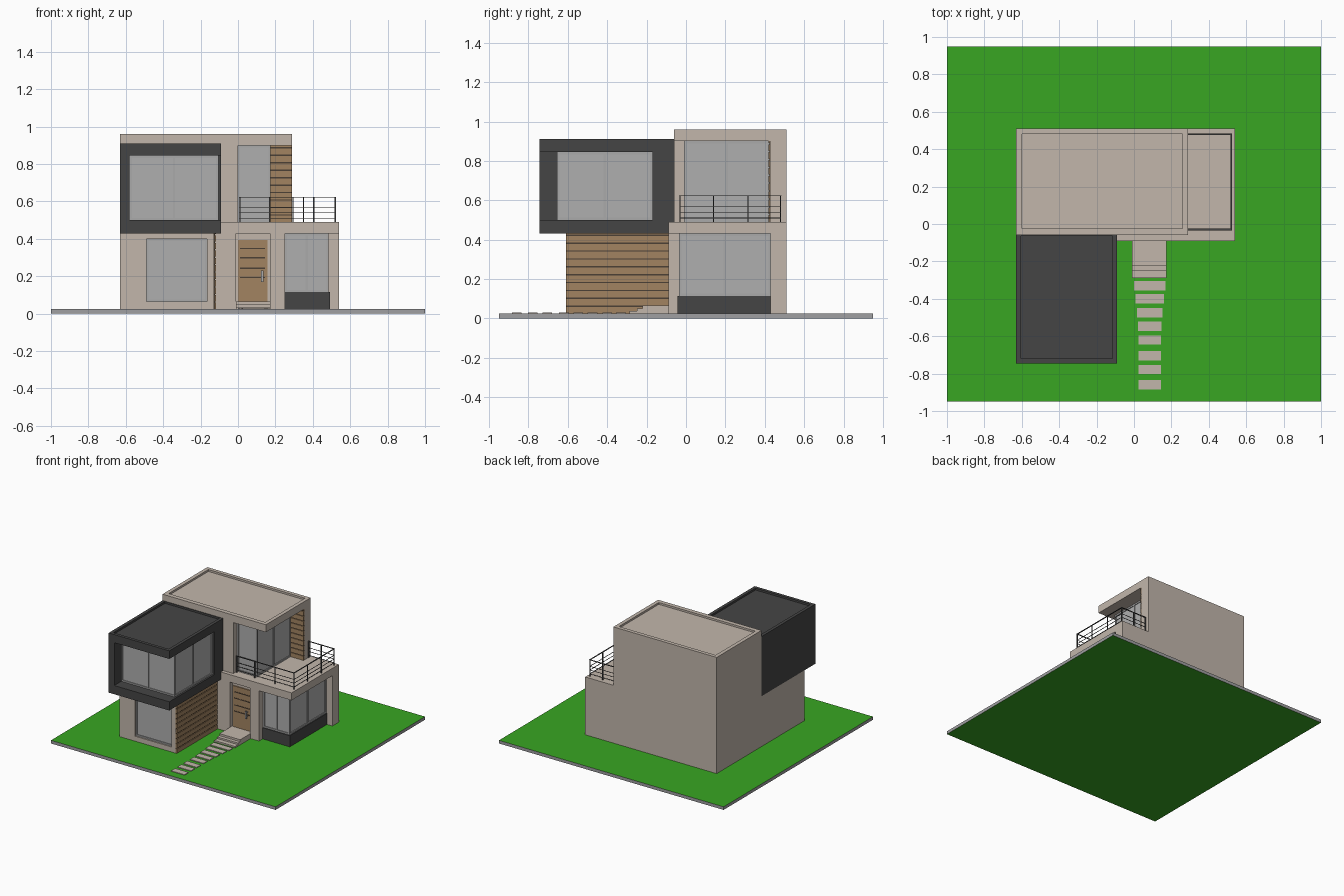
import bpy, bmesh

if "Cube" in bpy.data.objects:
    bpy.data.objects.remove(bpy.data.objects["Cube"])


def material(name, r, g, b):
    m = bpy.data.materials.new(name)
    m.diffuse_color = (r, g, b, 1)
    m.use_nodes = True
    m.node_tree.nodes["Principled BSDF"].inputs["Base Color"].default_value = m.diffuse_color
    return m


BEIGE = material("plaster", 0.54, 0.47, 0.41)
DARK = material("dark_cladding", 0.06, 0.06, 0.06)
WOOD = material("wood", 0.36, 0.23, 0.12)
GROOVE = material("groove", 0.07, 0.05, 0.035)
GLASS = material("glass", 0.43, 0.43, 0.43)
FRAME = material("window_frame", 0.40, 0.40, 0.40)
GRASS = material("grass", 0.04, 0.38, 0.016)
STONE = material("slab_edge", 0.35, 0.35, 0.36)


def boxes(name, items, mat):
    """One object made of axis-aligned boxes (x0, x1, y0, y1, z0, z1)."""
    bm = bmesh.new()
    for x0, x1, y0, y1, z0, z1 in items:
        verts = bmesh.ops.create_cube(bm, size=1)["verts"]
        for v in verts:
            v.co = (x1 if v.co.x > 0 else x0,
                    y1 if v.co.y > 0 else y0,
                    z1 if v.co.z > 0 else z0)
    me = bpy.data.meshes.new(name)
    bm.to_mesh(me)
    bm.free()
    ob = bpy.data.objects.new(name, me)
    bpy.context.collection.objects.link(ob)
    me.materials.append(mat)
    return ob


def box(name, dims, mat):
    return boxes(name, [dims], mat)


def carve(ob, cuts):
    """Subtract boxes, apply, and remove the cutters."""
    cutters = []
    for c in cuts:
        cutter = box("cutter", c, ob.data.materials[0])
        cutter.hide_render = True
        mod = ob.modifiers.new("cut", 'BOOLEAN')
        mod.operation, mod.solver, mod.object = 'DIFFERENCE', 'EXACT', cutter
        cutters.append(cutter)
    dg = bpy.context.evaluated_depsgraph_get()
    me = bpy.data.meshes.new_from_object(ob.evaluated_get(dg))
    ob.modifiers.clear()
    ob.data = me
    for c in cutters:
        bpy.data.objects.remove(c)


def glazing(name, x0, x1, y0, y1, z0, z1, nx, ny, t=0.012, d=0.006):
    """Glass volume with frames on its front (nx panes) and right side (ny panes)."""
    xr = x1 - d if ny else x1
    box(name + "_glass", (x0, xr, y0 + d, y1, z0, z1), GLASS)
    bars = []
    for z in (z0, z1 - t):
        bars.append((x0, x1, y0, y0 + t, z, z + t))
        if ny:
            bars.append((x1 - t, x1, y0 + t, y1, z, z + t))
    for i in range(nx + 1):
        x = x0 + (x1 - x0 - t) * i / nx
        bars.append((x, x + t, y0, y0 + t, z0 + t, z1 - t))
    for i in range(1, ny + 1):
        y = y0 + (y1 - y0 - t) * i / ny
        bars.append((x1 - t, x1, y, y + t, z0 + t, z1 - t))
    boxes(name + "_frame", bars, FRAME)


def siding(name, x0, x1, y0, y1, z0, z1, axis, pitch=0.04, gap=0.006):
    """Wood boards over a dark backing, facing +x (axis 0) or -y (axis 1)."""
    e = 0.006
    box(name + "_backing", (x0, x1 - e, y0, y1, z0, z1) if axis == 0
        else (x0, x1, y0 + e, y1, z0, z1), GROOVE)
    boards, z = [], z0
    while z < z1 - 0.001:
        boards.append((x0, x1, y0, y1, z, min(z + pitch - gap, z1)))
        z += pitch
    boxes(name + "_boards", boards, WOOD)


# Lawn slab: green top and bottom, grey edges
lawn = box("lawn", (-1, 1, -0.95, 0.95, 0, 0.025), GRASS)
lawn.data.materials.append(STONE)
for p in lawn.data.polygons:
    p.material_index = 0 if abs(p.normal.z) > 0.5 else 1

# Ground floor with balcony slab: corner window, door niche, seat for dark box
lower = box("ground_floor", (-0.63, 0.54, -0.09, 0.51, 0.025, 0.49), BEIGE)
carve(lower, [(0.25, 0.7, -0.04, 0.43, -0.1, 0.43),
              (0.17, 0.7, -0.2, -0.04, -0.1, 0.43),
              (-0.01, 0.175, -0.2, -0.045, -0.1, 0.43),
              (-0.8, -0.09, -0.2, -0.06, 0.43, 0.6)])
box("door_pier", (0.17, 0.25, -0.09, -0.03, 0.025, 0.43), BEIGE)

# Corner window with dark plinth
box("corner_plinth", (0.25, 0.492, -0.044, 0.43, 0.025, 0.115), DARK)
glazing("corner_window", 0.25, 0.485, -0.036, 0.43, 0.115, 0.43, 2, 2)

# Upper floor: recessed roof, balcony recess under the overhang
upper = box("upper_floor", (-0.63, 0.29, -0.06, 0.51, 0.49, 0.96), BEIGE)
carve(upper, [(-0.6, 0.26, -0.025, 0.48, 0.945, 1.1),
              (0.165, 0.5, -0.2, 0.43, 0.4, 0.9),
              (0.0, 0.2, -0.2, 0.0, 0.4, 0.9)])
glazing("balcony_door", 0.0, 0.175, -0.01, 0.425, 0.49, 0.9, 1, 2)
siding("balcony_wall", 0.175, 0.29, 0.418, 0.43, 0.49, 0.9, 1)

# Front wing below the dark box, with window and wood side
wing = box("front_wing", (-0.63, -0.13, -0.61, -0.09, 0.025, 0.43), BEIGE)
carve(wing, [(-0.49, -0.165, -0.8, -0.585, 0.065, 0.4)])
glazing("wing_window", -0.49, -0.165, -0.6, -0.58, 0.065, 0.4, 1, 0)
siding("wing_side", -0.131, -0.118, -0.61, -0.09, 0.025, 0.43, 0)

# Projecting dark box with wrap-around opening and recessed roof
dark = box("dark_box", (-0.63, -0.09, -0.745, -0.06, 0.43, 0.91), DARK)
carve(dark, [(-0.605, -0.115, -0.72, -0.065, 0.895, 1.1),
             (-0.58, 0.1, -0.9, -0.17, 0.5, 0.845)])
glazing("dark_box_window", -0.58, -0.105, -0.655, -0.17, 0.5, 0.845, 2, 2)

# Front door with grooves and handle
box("door_frame", (-0.01, 0.17, -0.056, -0.04, 0.065, 0.43), BEIGE)
box("front_door", (0.0, 0.158, -0.064, -0.05, 0.065, 0.395), WOOD)
boxes("door_grooves", [(0.012, 0.145, -0.066, -0.06, z, z + 0.007)
                       for z in (0.19, 0.24, 0.295, 0.345)], GROOVE)
boxes("door_handle", [(0.122, 0.136, -0.088, -0.078, 0.17, 0.23),
                      (0.126, 0.132, -0.08, -0.06, 0.18, 0.188),
                      (0.126, 0.132, -0.08, -0.06, 0.212, 0.22)], GLASS)

# Entrance steps and stepping stones
boxes("entrance_steps", [(-0.01, 0.175, -0.222, -0.05, 0.025, 0.066),
                         (-0.01, 0.175, -0.25, -0.222, 0.025, 0.05),
                         (-0.01, 0.175, -0.288, -0.25, 0.025, 0.037)], BEIGE)
stones = [(-0.355, 0.085), (-0.425, 0.077), (-0.5, 0.069), (-0.572, 0.063),
          (-0.645, 0.06), (-0.73, 0.06), (-0.803, 0.06), (-0.885, 0.06)]
boxes("stepping_stones", [(0.084 - w, 0.084 + w, y, y + 0.05, 0.02, 0.03)
                          for y, w in stones], BEIGE)

# Balcony railing along front, right and back
r = 0.003
rails = []
for z, w in ((0.51, r * 0.6), (0.54, r * 0.6), (0.57, r * 0.6), (0.622, r * 1.6)):
    rails += [(0.005, 0.52 + w, -0.03 - w, -0.03 + w, z - r / 2, z + r / 2),
              (0.52 - w, 0.52 + w, -0.03 + w, 0.48 - w, z - r / 2, z + r / 2),
              (0.29, 0.52 + w, 0.48 - w, 0.48 + w, z - r / 2, z + r / 2)]
boxes("railing_bars", rails, DARK)
posts = [(x, -0.03) for x in (0.01, 0.17, 0.35, 0.52)]
posts += [(0.52, y) for y in (0.14, 0.315, 0.48)]
posts += [(x, 0.48) for x in (0.294, 0.405)]
boxes("railing_posts", [(x - r, x + r, y - r, y + r, 0.49, 0.624)
                        for x, y in posts], DARK)
